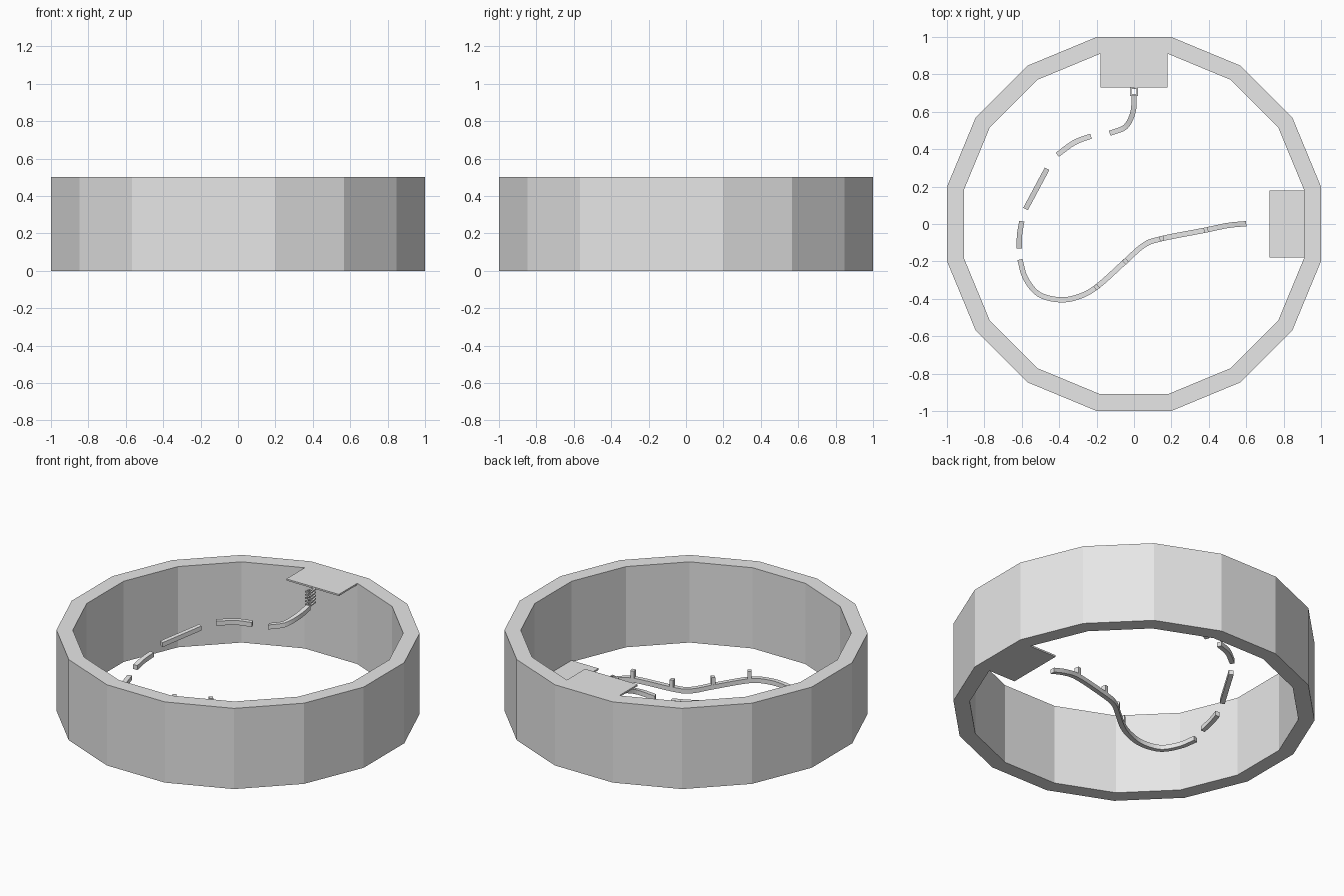
import bpy, bmesh, math
from mathutils import Vector, Matrix

if "Cube" in bpy.data.objects:
    bpy.data.objects.remove(bpy.data.objects["Cube"])

grey = bpy.data.materials.new("light_grey")
grey.diffuse_color = (0.8, 0.8, 0.8, 1)
grey.use_nodes = True
grey.node_tree.nodes["Principled BSDF"].inputs["Base Color"].default_value = grey.diffuse_color


def finish(name, bm):
    bmesh.ops.recalc_face_normals(bm, faces=bm.faces[:])
    mesh = bpy.data.meshes.new(name)
    bm.to_mesh(mesh)
    bm.free()
    mesh.materials.append(grey)
    obj = bpy.data.objects.new(name, mesh)
    bpy.context.collection.objects.link(obj)
    return obj


def box(name, centre, size, angle=0):
    bm = bmesh.new()
    matrix = (Matrix.Translation(centre) @ Matrix.Rotation(angle, 4, 'Z')
              @ Matrix.Diagonal((*size, 1)))
    bmesh.ops.create_cube(bm, size=1, matrix=matrix)
    return finish(name, bm)


def smooth_path(points, steps):
    """Catmull-Rom interpolation through the points."""
    p = [Vector(q) for q in points]
    p = [2 * p[0] - p[1]] + p + [2 * p[-1] - p[-2]]
    out = []
    for a, b, c, d in zip(p, p[1:], p[2:], p[3:]):
        for i in range(steps):
            t = i / steps
            out.append(0.5 * (2 * b + (c - a) * t + (2 * a - 5 * b + 4 * c - d) * t * t
                              + (3 * b - a - 3 * c + d) * t ** 3))
    return out + [p[-2]]


def sweep(name, path, width, height):
    """Upright rectangular bar with mitred corners along a path."""
    bm = bmesh.new()
    rings = []
    for i, p in enumerate(path):
        before = p - path[i - 1] if i else path[1] - p
        after = path[i + 1] - p if i < len(path) - 1 else before
        n1, n2 = (Vector((-v.y, v.x, 0)).normalized() for v in (before, after))
        side = (n1 + n2).normalized()
        side *= width / 2 / max(side.dot(n1), 0.5)
        up = Vector((0, 0, height / 2))
        rings.append([bm.verts.new(p + o) for o in
                      (side + up, -side + up, -side - up, side - up)])
    for r, s in zip(rings, rings[1:]):
        for k in range(4):
            j = (k + 1) % 4
            bm.faces.new((r[k], r[j], s[j], s[k]))
    bm.faces.new(rings[0])
    bm.faces.new(rings[-1])
    return finish(name, bm)


# Sixteen-sided outer wall
bm = bmesh.new()
loops = []
for apothem, z in ((1, 0), (1, 0.5), (0.91, 0.5), (0.91, 0)):
    r = apothem / math.cos(math.pi / 16)
    loops.append([bm.verts.new((r * math.cos(a), r * math.sin(a), z))
                  for a in ((k + 0.5) * math.pi / 8 for k in range(16))])
for a, b in zip(loops, loops[1:] + loops[:1]):
    for k in range(16):
        j = (k + 1) % 16
        bm.faces.new((a[k], a[j], b[j], b[k]))
finish("outer_wall", bm)

# Upper start platform and lower end platform
box("upper_platform", (0, 0.825, 0.495), (0.36, 0.19, 0.01))
box("lower_platform", (0.82, 0, 0.005), (0.19, 0.36, 0.01))

# Square spiral stair below the upper platform
corners = ((0, 1), (1, 1), (1, -1), (-1, -1), (-1, 1))
turns, h = 5, 0.0175
stair = [Vector((0, 0.708 + h, 0.495))]
for i in range(turns * 4):
    cx, cy = ((1, 1), (1, -1), (-1, -1), (-1, 1))[i % 4]
    stair.append(Vector((cx * h, 0.708 + cy * h, 0.49 - 0.1 * i / (turns * 4))))
sweep("spiral_stair", stair, 0.01, 0.008)

# Winding track, broken by gaps
tracks = {
    "track_start": [(0, 0.69, 0.388), (-0.005, 0.6, 0.368),
                    (-0.045, 0.52, 0.337), (-0.13, 0.485, 0.313)],
    "track_second": [(-0.23, 0.47, 0.308), (-0.32, 0.435, 0.31), (-0.41, 0.37, 0.306)],
    "track_third": [(-0.465, 0.295, 0.29), (-0.58, 0.08, 0.238)],
    "track_fourth": [(-0.6, 0.015, 0.195), (-0.612, -0.06, 0.18), (-0.613, -0.13, 0.165)],
    "track_long": [(-0.61, -0.19, 0.126), (-0.58, -0.29, 0.118), (-0.51, -0.375, 0.11),
                   (-0.4, -0.405, 0.114), (-0.3, -0.39, 0.124), (-0.2, -0.337, 0.126),
                   (-0.05, -0.203, 0.1), (0.05, -0.115, 0.08), (0.14, -0.08, 0.08),
                   (0.38, -0.033, 0.09), (0.5, -0.008, 0.066), (0.6, 0.002, 0.035)],
}
for name, points in tracks.items():
    sweep(name, smooth_path(points, 5), 0.028, 0.028)

# Small posts standing on the long track
for i, (x, y, z, deg) in enumerate(((-0.2, -0.337, 0.126, 36), (-0.045, -0.2, 0.1, 43),
                                    (0.148, -0.078, 0.08, 11), (0.385, -0.032, 0.09, 12))):
    box(f"track_post_{i + 1}", (x, y, z + 0.032), (0.022, 0.028, 0.05), math.radians(deg))
